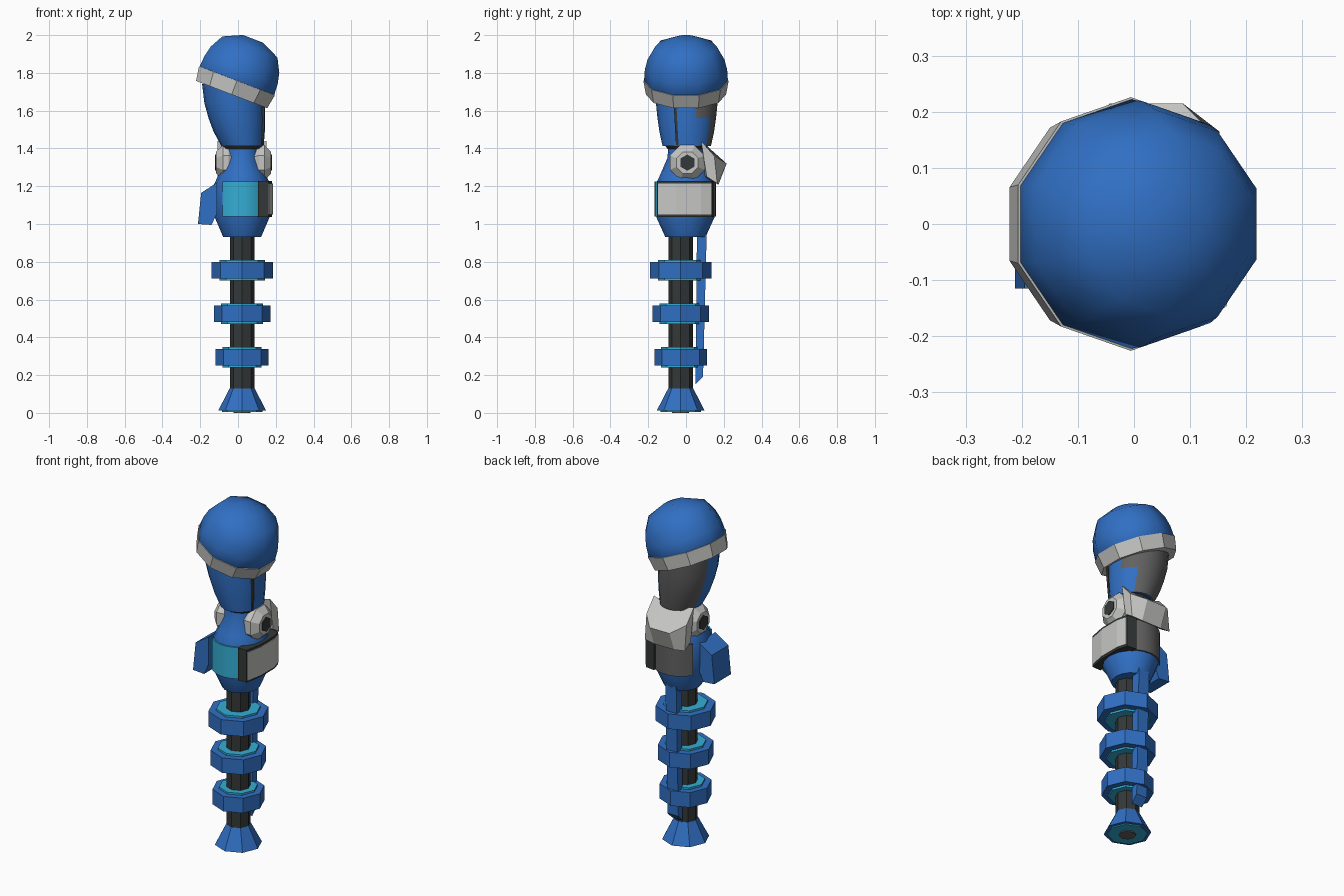
import bpy, bmesh
from math import sin, cos, atan2, degrees, radians, pi
from mathutils import Matrix, Vector

cube = bpy.data.objects.get("Cube")
if cube:
    bpy.data.objects.remove(cube, do_unlink=True)


def material(name, rgb):
    m = bpy.data.materials.new(name)
    m.use_nodes = True
    m.diffuse_color = (*rgb, 1)
    node = next(n for n in m.node_tree.nodes if n.type == 'BSDF_PRINCIPLED')
    node.inputs["Base Color"].default_value = (*rgb, 1)
    return m


BLUE = material("blue", (0.03, 0.16, 0.55))
CYAN = material("cyan", (0.035, 0.42, 0.66))
WHITE = material("light_grey", (0.56, 0.56, 0.55))
GREY = material("mid_grey", (0.12, 0.12, 0.12))
DARK = material("dark_grey", (0.035, 0.04, 0.04))


def skin(name, rings, mats, rule=None, smooth=None, matrix=None):
    """Bridge a stack of equal-sized point rings and close both ends."""
    bm = bmesh.new()
    rows = [[bm.verts.new(p) for p in ring] for ring in rings]
    n = len(rows[0])
    for a, b in zip(rows, rows[1:]):
        for i in range(n):
            j = (i + 1) % n
            bm.faces.new((a[i], a[j], b[j], b[i]))
    bm.faces.new(rows[0][::-1])
    bm.faces.new(rows[-1])
    bmesh.ops.recalc_face_normals(bm, faces=bm.faces)
    if rule:
        for f in bm.faces:
            f.material_index = rule(f.calc_center_median())
    if matrix:
        bm.transform(matrix)
    mesh = bpy.data.meshes.new(name)
    bm.to_mesh(mesh)
    bm.free()
    for m in mats:
        mesh.materials.append(m)
    if smooth:
        mesh.shade_smooth()
        mesh.set_sharp_from_angle(angle=radians(smooth))
    ob = bpy.data.objects.new(name, mesh)
    bpy.context.scene.collection.objects.link(ob)
    return ob


def loop(z, r, cx=0, cy=0, n=8, phase=0, ry=None):
    angles = [radians(phase) + 2 * pi * i / n for i in range(n)]
    return [(cx + r * cos(a), cy + (ry or r) * sin(a), z) for a in angles]


def lathe(name, profile, mat, cx=0, cy=0, n=8, phase=0, **kw):
    return skin(name, [loop(z, r, cx, cy, n, phase) for r, z in profile], [mat], **kw)


def plan_prism(name, outline, z0, z1, mat, **kw):
    return skin(name, [[(x, y, z) for x, y in outline] for z in (z0, z1)], [mat], **kw)


# Central shaft and flared foot
SX, SY = 0.022, -0.028
lathe("shaft", [(0.065, 0.1), (0.065, 0.95)], DARK, SX, SY)
lathe("foot", [(0.127, 0.012), (0.066, 0.13)], BLUE, SX, SY)
lathe("foot_sole", [(0.108, 0.006), (0.108, 0.02)], CYAN, SX, SY)
lathe("foot_socket", [(0.045, 0), (0.045, 0.015)], GREY, SX, SY)

# Three collars, each a blue ring over a taller cyan core
for i, (z, r) in enumerate([(0.295, 0.14), (0.525, 0.15), (0.755, 0.162)]):
    lathe(f"collar_{i + 1}", [(r, z - 0.044), (r, z + 0.044)], BLUE, SX, SY)
    lathe(f"collar_core_{i + 1}", [(r * 0.74, z - 0.055), (r * 0.74, z + 0.055)],
          CYAN, SX, SY)

# Rear strip running down behind the collars
strip = [(0.05, 0.15, 0.09, 0.19), (0.052, 0.3, 0.093, 0.3), (0.058, 0.97, 0.11, 0.97)]
skin("rear_strip", [[(SX - 0.035, a, za), (SX + 0.035, a, za),
                     (SX + 0.035, b, zb), (SX - 0.035, b, zb)]
                    for a, za, b, zb in strip], [BLUE])

# Forearm bulb
FX, FY = 0.022, -0.003
forearm = [(0.10, 0.93), (0.145, 1.035), (0.15, 1.12), (0.148, 1.21),
           (0.122, 1.27), (0.09, 1.35), (0.085, 1.41)]
skin("forearm", [loop(z, r, FX, FY, 16, 0, r * 1.06) for r, z in forearm],
     [BLUE], smooth=50)


def arc_plate(name, a0, a1, mat, steps=6):
    arc = [radians(a0 + (a1 - a0) * i / steps) for i in range(steps + 1)]
    outline = [(FX + 0.154 * cos(a), FY + 0.163 * sin(a)) for a in arc]
    outline += [(FX + 0.146 * cos(a), FY + 0.154 * sin(a)) for a in reversed(arc)]
    plan_prism(name, outline, 1.04, 1.225, mat, smooth=40)


arc_plate("front_panel", -132, -46, CYAN)
arc_plate("back_panel", 44, 146, GREY)

# Raised side plate with a dark border
side = [(0.11, -0.15), (0.165, -0.147), (0.184, -0.05),
        (0.184, 0.08), (0.168, 0.135), (0.11, 0.143)]
plan_prism("side_plate", side, 1.05, 1.215, WHITE)
plan_prism("side_plate_border", [(x - 0.004, y * 1.02) for x, y in side],
           1.038, 1.228, DARK)

# Side fin
fin = [(-0.11, 1.22), (-0.195, 1.165), (-0.212, 1.0), (-0.14, 0.995), (-0.11, 1.06)]
skin("side_fin", [[(x, y, z) for x, z in fin] for y in (-0.115, 0.04)], [BLUE])

# Elbow joint: a bevelled disc and bolt on each side
for label, s in (("left", 1), ("right", -1)):
    place = Matrix.Translation((0.03 + s * 0.08, 0.007, 1.325)) @ Matrix.Rotation(s * pi / 2, 4, 'Y')
    lathe(f"{label}_elbow_disc", [(0.07, -0.04), (0.1, 0), (0.1, 0.03), (0.062, 0.066)],
          WHITE, phase=22.5, matrix=place)
    lathe(f"{label}_elbow_bolt", [(0.043, 0.05), (0.043, 0.071)], DARK, n=6, matrix=place)

# Pointed elbow guard at the back
end = [(0.08, 1.44), (0.15, 1.36), (0.165, 1.215), (0.11, 1.25)]
mid = [(0.085, 1.42), (0.215, 1.32), (0.172, 1.208), (0.10, 1.25)]
skin("elbow_guard", [[(FX + x, y, z) for y, z in pts] for x, pts in
                     ((-0.13, end), (-0.065, mid), (0.065, mid), (0.13, end))], [WHITE])

# Upper arm with a grey rear, and its dark lower lip
upper = [(1.412, 0.112, 0.024, 0.128), (1.49, 0.136, 0.006, 0.145),
         (1.56, 0.15, -0.006, 0.155), (1.64, 0.16, -0.018, 0.163),
         (1.74, 0.165, -0.025, 0.165)]


def rear_is_grey(c):
    start = 30 if c.z > 1.56 else 54
    angle = degrees(atan2(c.y, c.x + 0.005))
    return 1 if start < angle < 155 and abs(c.y) > 0.03 else 0


skin("upper_arm", [loop(z, rx, cx, 0.004, 20, 0, ry) for z, rx, cx, ry in upper],
     [BLUE, GREY], rule=rear_is_grey, smooth=50)
lathe("upper_arm_lip", [(0.1, 1.396), (0.114, 1.414)], DARK, 0.024, 0.004, n=20)

# Narrow seam on the upper arm
skin("arm_seam", [[(x + dx, y + dy, z) for dx, dy in
                   ((-0.02, -0.006), (0.004, -0.008), (0.004, 0.006), (-0.02, 0.006))]
                  for x, y, z in ((0.125, -0.045, 1.415), (0.135, -0.05, 1.5),
                                  (0.137, -0.056, 1.62))], [DARK])

# Tilted shoulder cap with a light rim
tilt = Matrix.Translation((-0.005, 0, 1.76)) @ Matrix.Rotation(radians(21), 4, 'Y')
lathe("shoulder_rim", [(0.196, -0.08), (0.212, -0.08), (0.226, -0.002), (0.21, 0)],
      WHITE, n=10, phase=18, matrix=tilt)
dome = [(0.2, -0.04), (0.222, 0), (0.218, 0.06), (0.204, 0.118), (0.164, 0.19), (0.06, 0.236)]
lathe("shoulder_dome", dome, BLUE, n=10, phase=18, smooth=60, matrix=tilt)
